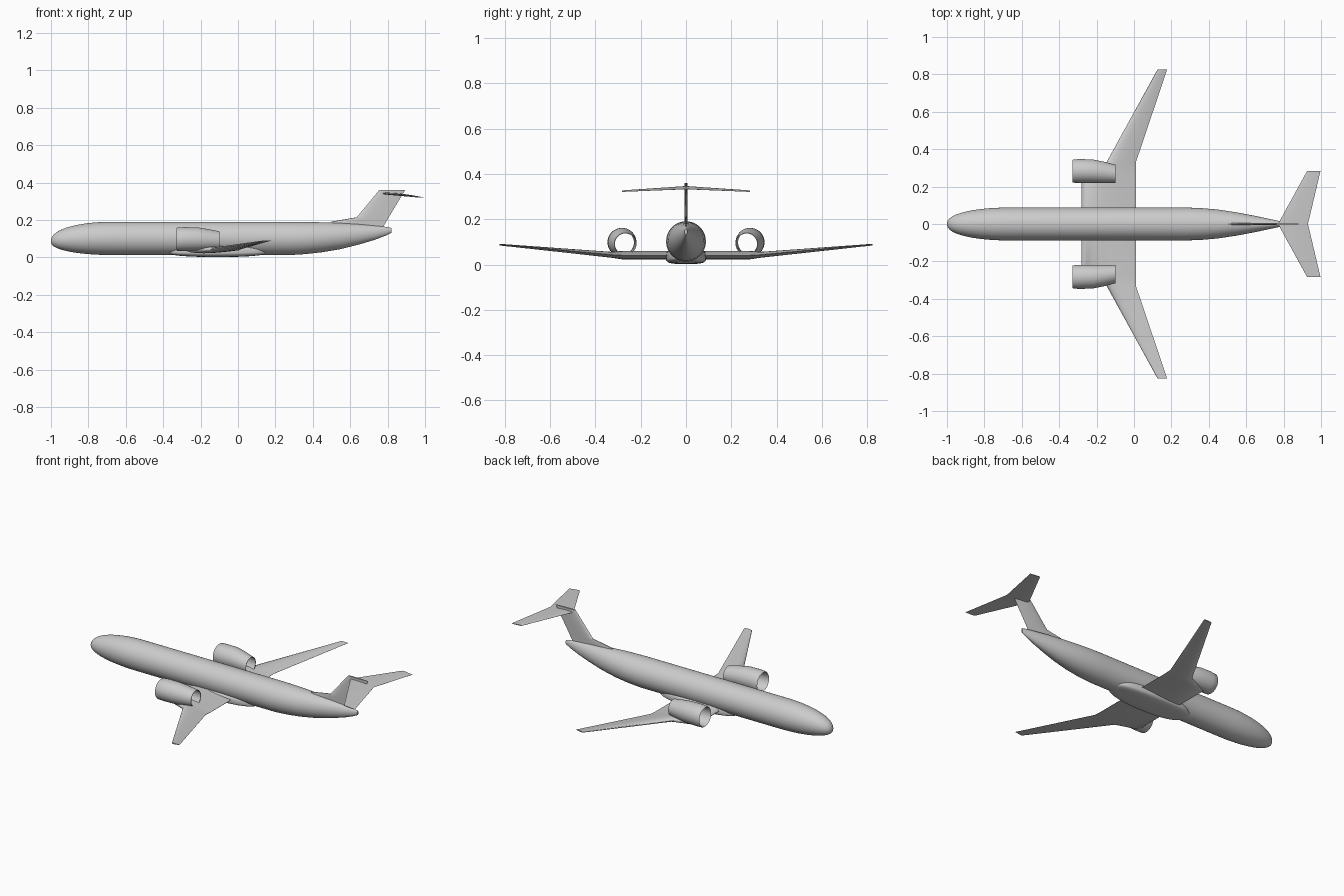
import bpy, bmesh
from math import cos, sin, pi, radians, sqrt

cube = bpy.data.objects.get("Cube")
if cube:
    bpy.data.objects.remove(cube, do_unlink=True)

paint = bpy.data.materials.new("light grey paint")
paint.use_nodes = True
GREY = (0.6, 0.6, 0.6, 1)
paint.diffuse_color = GREY
paint.node_tree.nodes["Principled BSDF"].inputs["Base Color"].default_value = GREY


def loft(name, rings, closed=False, mirror=False, sharp=35):
    """Skin a list of equal-length point rings into a smooth shaded object."""
    bm = bmesh.new()
    loops = [[bm.verts.new(p) for p in ring] for ring in rings]
    pairs = list(zip(loops, loops[1:]))
    if closed:
        pairs.append((loops[-1], loops[0]))
    for a, b in pairs:
        for i in range(len(a)):
            j = (i + 1) % len(a)
            bm.faces.new((a[i], a[j], b[j], b[i]))
    if not closed:
        bm.faces.new(loops[0])
        bm.faces.new(loops[-1])
    bmesh.ops.recalc_face_normals(bm, faces=bm.faces)
    mesh = bpy.data.meshes.new(name)
    bm.to_mesh(mesh)
    bm.free()
    mesh.materials.append(paint)
    obj = bpy.data.objects.new(name, mesh)
    bpy.context.collection.objects.link(obj)
    if mirror:
        mod = obj.modifiers.new("Mirror", "MIRROR")
        mod.use_axis = (False, True, False)
    bpy.ops.object.select_all(action="DESELECT")
    obj.select_set(True)
    bpy.context.view_layer.objects.active = obj
    bpy.ops.object.shade_smooth_by_angle(angle=radians(sharp))
    return obj


def oval(x, y, z, ry, rz, power=1, n=40):
    """Cross-section across x; a power below one makes it boxier."""
    def bend(v):
        return abs(v) ** power * (1 if v >= 0 else -1)
    angles = [2 * pi * i / n for i in range(n)]
    return [(x, y + ry * bend(cos(a)), z + rz * bend(sin(a))) for a in angles]


def foil(lead, trail, thick, axis="Y", n=10):
    """Symmetric aerofoil between two edge points, thickened along z or y."""
    def half(t):
        return thick * 5 * (0.297 * sqrt(t) - 0.126 * t - 0.352 * t**2
                            + 0.284 * t**3 - 0.1 * t**4)
    steps = [(1 - cos(pi * i / n)) / 2 for i in range(n + 1)]
    path = [(t, half(t)) for t in steps] + [(t, -half(t)) for t in steps[-1:0:-1]]
    ring = []
    for t, h in path:
        x, y, z = (p + (q - p) * t for p, q in zip(lead, trail))
        ring.append((x, y, z + h) if axis == "Y" else (x, y + h, z))
    return ring


def span(name, stations):
    """Left-to-right lifting surface from half-span stations."""
    full = [(-y, *rest) for y, *rest in reversed(stations) if y] + stations
    loft(name, [foil((xl, y, zl), (xt, y, zt), th)
                for y, xl, xt, zl, zt, th in full])


# Fuselage: rounded nose, straight cabin, tail swept up to a narrow blade
body = []
for i in range(1, 17):
    t = (i / 16) ** 2
    f = (1 - (1 - t) ** 2) ** 0.43
    body.append(oval(-1 + 0.33 * t, 0, 0.085 + 0.017 * f, 0.088 * f, 0.089 * f))
body.insert(0, oval(-1, 0, 0.085, 0.002, 0.002))
tail = [  # x, half width, bottom, top
    (0.28, 0.088, 0.013, 0.191), (0.36, 0.085, 0.018, 0.19),
    (0.45, 0.077, 0.028, 0.188), (0.55, 0.062, 0.045, 0.184),
    (0.65, 0.043, 0.07, 0.178), (0.73, 0.026, 0.094, 0.17),
    (0.79, 0.013, 0.117, 0.164), (0.82, 0.006, 0.132, 0.158)]
for x, w, low, top in tail:
    body.append(oval(x, 0, (low + top) / 2, w, (top - low) / 2))
loft("fuselage", body, sharp=50)

# Belly fairing blending the wing into the fuselage
fairing = []
for i in range(1, 24):
    u = cos(pi * i / 24)
    f = (1 - u * u) ** 0.3
    fairing.append(oval(-0.11 - 0.27 * u, 0, 0.035, 0.09 * f, 0.033 * f, 0.55))
loft("belly_fairing", fairing, sharp=50)

# Main wing: straight centre section, swept and raised outer panels
span("wing", [
    (0, -0.28, 0.01, 0.042, 0.04, 0.038),
    (0.28, -0.28, 0.01, 0.042, 0.04, 0.038),
    (0.33, -0.147, 0.01, 0.043, 0.043, 0.026),
    (0.825, 0.125, 0.177, 0.087, 0.09, 0.007)])

# Open nacelles standing on the wing, inner side straight, outer side tapering
shell = [  # x, centre y, centre z, radius
    (-0.33, 0.283, 0.097, 0.058), (-0.325, 0.283, 0.097, 0.062),
    (-0.29, 0.283, 0.098, 0.064), (-0.22, 0.282, 0.098, 0.063),
    (-0.16, 0.276, 0.095, 0.057), (-0.1, 0.268, 0.091, 0.049),
    (-0.1, 0.268, 0.091, 0.046), (-0.22, 0.278, 0.096, 0.053),
    (-0.32, 0.283, 0.097, 0.053)]
loft("engine_nacelle", [oval(x, y, z, r, r) for x, y, z, r in shell],
     closed=True, mirror=True, sharp=45)

# Tail fin with a low dorsal fillet
fin = [  # lead x, trail x, lead z, trail z, thickness
    (0.5, 0.77, 0.18, 0.15, 0.012), (0.5, 0.783, 0.192, 0.175, 0.012),
    (0.635, 0.805, 0.215, 0.213, 0.013), (0.755, 0.893, 0.36, 0.36, 0.012)]
loft("tail_fin", [foil((xl, 0, zl), (xt, 0, zt), th, "Z")
                  for xl, xt, zl, zt, th in fin])

# High tailplane with slight droop
span("tailplane", [
    (0, 0.77, 0.93, 0.343, 0.333, 0.012),
    (0.283, 0.925, 0.997, 0.326, 0.321, 0.005)])
